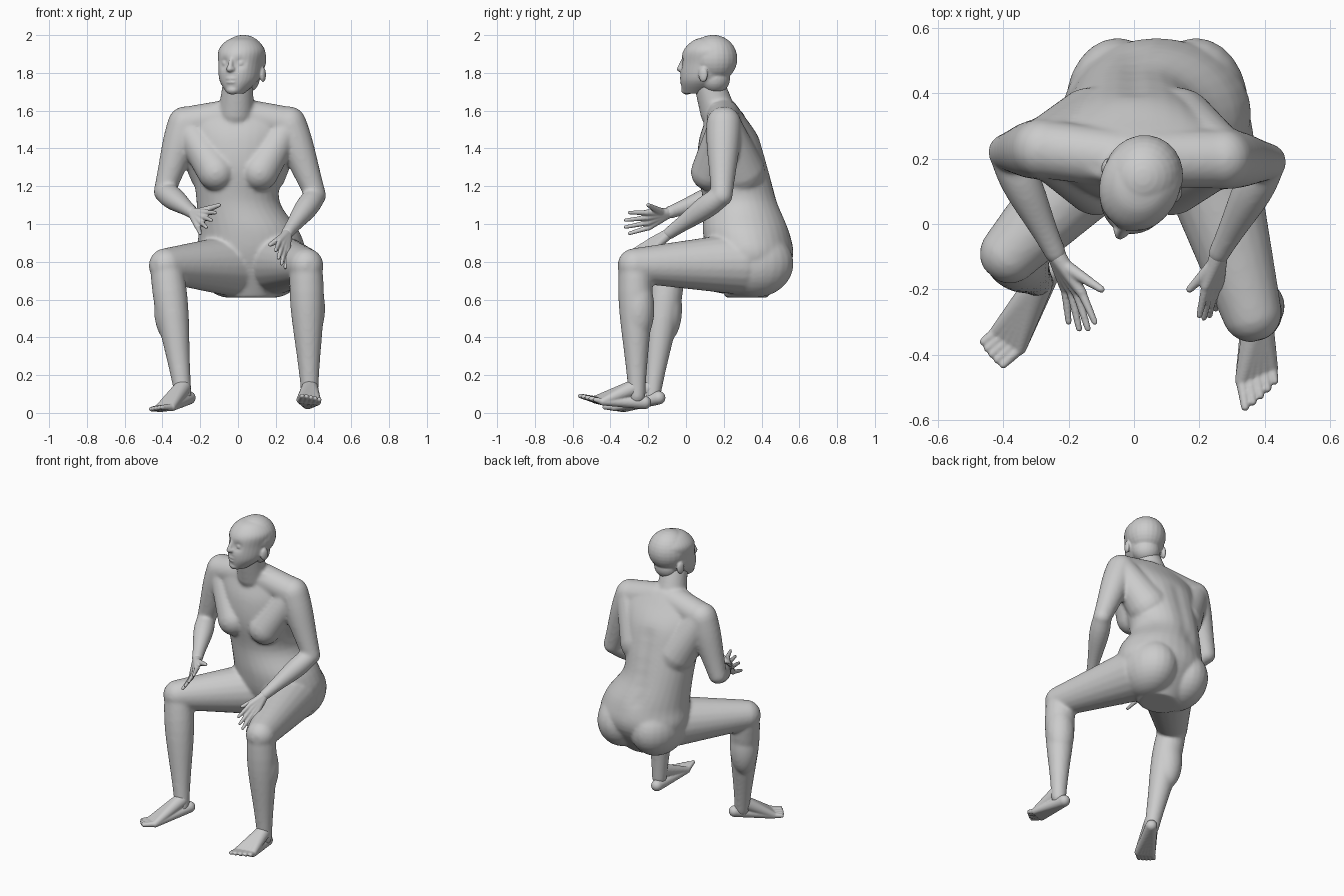
import bpy, bmesh, math
from mathutils import Vector, Matrix

cube = bpy.data.objects.get("Cube")
if cube:
    bpy.data.objects.remove(cube, do_unlink=True)

skin = bpy.data.materials.new("plain grey")
skin.use_nodes = True
grey = (0.6, 0.6, 0.6, 1)
skin.diffuse_color = grey
skin.node_tree.nodes["Principled BSDF"].inputs["Base Color"].default_value = grey


def bridge(bm, loops):
    """Join successive loops of points into a closed surface."""
    rings = [[bm.verts.new(point) for point in loop] for loop in loops]
    for lower, upper in zip(rings, rings[1:]):
        for k in range(len(lower)):
            bm.faces.new((lower[k - 1], lower[k], upper[k], upper[k - 1]))
    bm.faces.new(rings[0][::-1])
    bm.faces.new(rings[-1])


def ellipse(centre, u, v, sides=32):
    angles = [math.tau * k / sides for k in range(sides)]
    return [centre + u * math.cos(angle) + v * math.sin(angle) for angle in angles]


def stack(bm, sections, steps=5):
    """Smooth trunk through level ellipses: x, y, z, half width, half depth."""
    keys = [Vector(section) for section in sections]
    keys = [keys[0]] + keys + [keys[-1]]
    loops = []
    for before, start, end, after in zip(keys, keys[1:], keys[2:], keys[3:]):
        for k in range(steps + 1):
            t = k / steps
            enter, leave = (end - before) / 2, (after - start) / 2
            blend = t * t * (3 - 2 * t)
            s = start.lerp(end, blend) + (enter * (1 - t) - leave * t) * t * (1 - t)
            if k or not loops:
                loops.append(ellipse(Vector(s[:3]), Vector((s[3], 0, 0)), Vector((0, s[4], 0))))
    bridge(bm, loops)


def tube(bm, start, end, start_radius, end_radius, bulge=0):
    """Round-ended tapering limb; the bulge sits nearer its start."""
    start, end = Vector(start), Vector(end)
    axis = end - start
    length = axis.length
    axis.normalize()
    u = axis.orthogonal().normalized()
    v = axis.cross(u)
    quarter = [math.pi / 10 * k for k in range(1, 6)]
    stations = [(-start_radius * math.cos(a), start_radius * math.sin(a)) for a in quarter]
    for k in range(1, 10):
        t = k / 10
        swell = bulge * math.sin(math.pi * t ** 0.6) ** 2
        stations.append((length * t, start_radius * (1 - t) + end_radius * t + swell))
    stations += [(length + end_radius * math.cos(a), end_radius * math.sin(a)) for a in reversed(quarter)]
    bridge(bm, [ellipse(start + axis * along, u * r, v * r, sides=20) for along, r in stations])


def ball(bm, centre, radii):
    placed = Matrix.Translation(centre) @ Matrix.Diagonal((*radii, 1))
    bmesh.ops.create_uvsphere(bm, u_segments=24, v_segments=16, radius=1, matrix=placed)


def dent(bm, centre, radius, push):
    for vert in bm.verts:
        distance = (vert.co - Vector(centre)).length
        vert.co.y += push * math.exp(-(distance / radius) ** 2)


def finish(name, bm, voxel, passes):
    """Fuse the overlapping parts into one soft skin."""
    bmesh.ops.recalc_face_normals(bm, faces=bm.faces)
    mesh = bpy.data.meshes.new(name)
    bm.to_mesh(mesh)
    bm.free()
    mesh.materials.append(skin)
    obj = bpy.data.objects.new(name, mesh)
    bpy.context.collection.objects.link(obj)
    fuse = obj.modifiers.new("fuse", 'REMESH')
    fuse.mode = 'VOXEL'
    fuse.voxel_size = voxel
    fuse.use_smooth_shade = True
    soften = obj.modifiers.new("soften", 'SMOOTH')
    soften.factor = 0.5
    soften.iterations = passes


def extremity(name, roots, bases, tips, count, thick, arch, thumb=None):
    """Hand or foot: bones fan from the roots to the bases, then digits to the tips."""
    bm = bmesh.new()
    first, last = map(Vector, bases)
    tip_first, tip_last = map(Vector, tips)
    forward = (tip_first + tip_last - first - last).normalized()
    for k in range(count):
        t = k / (count - 1)
        base = first.lerp(last, t)
        tip = tip_first.lerp(tip_last, t) + forward * arch * math.sin(math.pi * t)
        for root, radius in roots:
            tube(bm, root, base, radius, thick)
        tube(bm, base, tip, thick * 0.9, thick * 0.6)
    if thumb:
        tube(bm, Vector(roots[0][0]).lerp(first, 0.3), thumb, thick * 1.4, thick * 0.7)
    finish(name, bm, 0.005, 3)


# Torso with spine groove and buttocks
body = bmesh.new()
stack(body, [(.07, .32, .61, .13, .11), (.07, .34, .8, .28, .22), (.06, .32, .95, .27, .23),
             (0, .29, 1.12, .22, .2), (0, .25, 1.3, .24, .19), (0, .23, 1.45, .26, .16),
             (0, .21, 1.57, .27, .1), (0, .19, 1.64, .14, .07)])
for k in range(6):
    dent(body, (0, .53 - k * .02, 1 + k * .08), .05, -.014)
for side in (-1, 1):
    ball(body, (.07 + side * .12, .36, .79), (.16, .21, .18))

# Neck
tube(body, (-.01, .17, 1.59), (0, .12, 1.75), .095, .08)

# Arms, with shoulder line, chest and shoulder blade running into each shoulder
right_wrist, left_wrist = (-.24, -.09, 1.06), (.26, -.09, .95)
for side, shoulder, elbow, wrist in ((-1, (-.28, .23, 1.53), (-.39, .22, 1.17), right_wrist),
                                     (1, (.27, .2, 1.53), (.41, .19, 1.15), left_wrist)):
    tube(body, shoulder, elbow, .093, .057, bulge=.006)
    tube(body, elbow, wrist, .055, .034, bulge=.013)
    tube(body, (side * .05, .2, 1.57), shoulder, .09, .09)
    tube(body, (side * .115, .125, 1.275), shoulder, .1, .08)
    tube(body, (side * .13, .29, 1.28), shoulder, .13, .09)

# Legs with calves
right_ankle, left_ankle = (-.29, -.18, .09), (.38, -.26, .09)
for side, hip, knee, ankle in ((-1, (-.03, .28, .78), (-.38, -.09, .78), right_ankle),
                               (1, (.2, .28, .79), (.36, -.27, .78), left_ankle)):
    tube(body, hip, knee, .165, .093)
    tube(body, knee, ankle, .086, .045, bulge=.016)
    calf = Vector(knee).lerp(Vector(ankle), .33)
    ball(body, calf + Vector((side * .008, .015, 0)), (.087, .085, .18))
finish("body", body, .009, 12)

# Feet
extremity("right_foot", [((-.295, -.19, .13), .045), ((-.26, -.145, .08), .036)],
          [(-.35, -.38, .03), (-.42, -.33, .024)], [(-.4, -.43, .03), (-.46, -.36, .02)],
          count=5, thick=.021, arch=.005)
extremity("left_foot", [((.38, -.28, .13), .045), ((.37, -.22, .055), .036)],
          [(.33, -.48, .07), (.42, -.44, .06)], [(.34, -.56, .09), (.43, -.48, .07)],
          count=5, thick=.021, arch=.005)

# Hands
extremity("right_hand", [(right_wrist, .028)],
          [(-.16, -.21, 1.06), (-.21, -.2, .98)], [(-.12, -.3, 1.06), (-.2, -.3, .95)],
          count=4, thick=.016, arch=.025, thumb=(-.1, -.2, 1.1))
extremity("left_hand", [(left_wrist, .028)],
          [(.22, -.19, .91), (.26, -.19, .85)], [(.2, -.28, .86), (.25, -.26, .77)],
          count=4, thick=.016, arch=.02, thumb=(.17, -.2, .89))

# Head: skull, eyes, ears, nose, lips and chin, turned to its right
head = bmesh.new()
stack(head, [(0, -.09, 1.69, .04, .06), (0, -.04, 1.76, .1, .12), (0, -.01, 1.85, .115, .15),
             (0, 0, 1.92, .12, .14), (0, 0, 1.97, .08, .09), (0, 0, 1.99, .03, .03)])
ball(head, (0, .02, 1.875), (.122, .13, .126))
ball(head, (0, .03, 1.77), (.085, .08, .08))
for side in (-1, 1):
    dent(head, (side * .045, -.15, 1.85), .03, .02)
    ball(head, (side * .043, -.12, 1.85), (.02, .02, .02))
    ball(head, (side * .117, .01, 1.79), (.014, .026, .04))
    ball(head, (side * .012, -.16, 1.82), (.013, .013, .013))
tube(head, (0, -.15, 1.87), (0, -.17, 1.82), .011, .016)
for height, width in ((1.77, .034), (1.75, .03)):
    ball(head, (0, -.15, height), (width, .016, .009))
ball(head, (0, -.13, 1.71), (.035, .03, .025))
head.transform(Matrix.Translation((.02, .125, 0)) @ Matrix.Rotation(math.radians(-22), 4, 'Z'))
finish("head", head, .006, 4)
